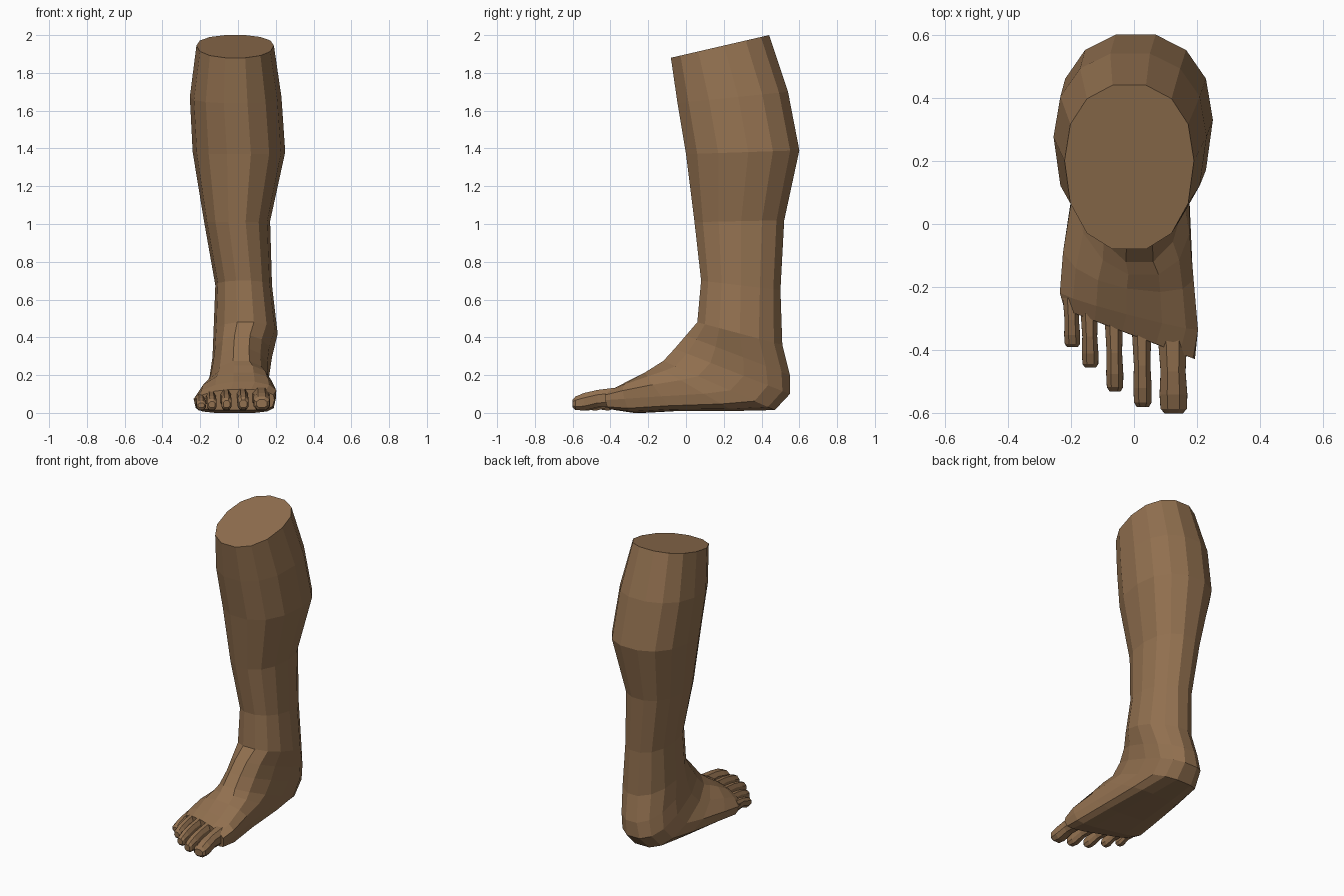
import bpy, bmesh
from math import sin, cos, pi, copysign

skin = bpy.data.materials.new("skin")
skin.diffuse_color = (0.29, 0.165, 0.08, 1)


def power(v, p):
    return copysign(abs(v) ** p, v)


def loft(name, rings, sides):
    """Each ring: front y,z | back y,z | left x, right x | apex shift,
    widest position from back to front, back-half exponent, skew."""
    bm = bmesh.new()
    loops = []
    for fy, fz, by, bz, xl, xr, shift, s, p, skew in rings:
        loop = []
        for i in range(sides):
            t = 2 * pi * (i + 0.5) / sides
            c, q = cos(t), sin(t)
            c = c / cos(pi / sides)
            e = 0.9 if c > 0 else p
            u = s + (1 - s if c > 0 else s) * power(c, e)
            x = (xl + xr) / 2 + (xr - xl) / 2 * power(q, e)
            y = by + (fy - by) * u - skew * (x - (xl + xr) / 2)
            x += shift * max(c, 0)
            loop.append(bm.verts.new((x, y, bz + (fz - bz) * u)))
        loops.append(loop)
    for a, b in zip(loops, loops[1:]):
        for i in range(sides):
            j = (i + 1) % sides
            bm.faces.new((a[i], a[j], b[j], b[i]))
    bm.faces.new(loops[0])
    bm.faces.new(loops[-1])
    bmesh.ops.recalc_face_normals(bm, faces=bm.faces)
    me = bpy.data.meshes.new(name)
    bm.to_mesh(me)
    bm.free()
    me.materials.append(skin)
    ob = bpy.data.objects.new(name, me)
    bpy.context.collection.objects.link(ob)
    return ob


# Shin, ankle, heel and foot: rings swing from level to upright round the heel
loft("leg_and_foot", [
    (-0.08, 1.88, 0.44, 2.00, -0.22, 0.19, 0.00, 0.46, 0.9, 0),
    (-0.045, 1.64, 0.54, 1.70, -0.255, 0.23, 0.00, 0.45, 0.9, 0),
    (0.00, 1.37, 0.60, 1.39, -0.24, 0.25, 0.00, 0.45, 0.9, 0),
    (0.045, 1.01, 0.52, 1.02, -0.18, 0.17, 0.00, 0.48, 0.9, 0),
    (0.08, 0.70, 0.50, 0.65, -0.12, 0.18, 0.00, 0.50, 0.9, 0),
    (0.06, 0.48, 0.51, 0.36, -0.13, 0.21, 0.00, 0.50, 1.0, 0),
    (0.00, 0.41, 0.55, 0.20, -0.135, 0.18, 0.00, 0.45, 0.9, 0),
    (-0.06, 0.34, 0.55, 0.10, -0.15, 0.165, 0.01, 0.40, 0.8, 0),
    (-0.12, 0.275, 0.47, 0.015, -0.17, 0.165, 0.02, 0.40, 0.75, 0),
    (-0.16, 0.25, 0.25, 0.01, -0.195, 0.175, 0.04, 0.38, 0.65, 0),
    (-0.21, 0.215, -0.05, 0.01, -0.225, 0.185, 0.05, 0.38, 0.55, 0.1),
    (-0.30, 0.165, -0.25, 0.0, -0.235, 0.20, 0.05, 0.45, 0.5, 0.25),
    (-0.36, 0.125, -0.34, 0.015, -0.22, 0.193, 0.03, 0.48, 0.5, 0.38),
], 14)

# Toes: name, centre x, half width, root y, tip y, root height
toes = [
    ("big_toe", 0.126, 0.047, -0.36, -0.60, 0.135),
    ("second_toe", 0.028, 0.031, -0.34, -0.58, 0.13),
    ("third_toe", -0.06, 0.029, -0.31, -0.53, 0.125),
    ("fourth_toe", -0.138, 0.028, -0.275, -0.455, 0.115),
    ("little_toe", -0.195, 0.027, -0.235, -0.39, 0.10),
]
for name, x, w, y0, y1, h in toes:
    rings = []
    for f, top, low, k in [(0, h, 0.03, 1.05), (0.45, h * 0.9, 0.03, 0.9),
                           (0.75, h * 0.78, 0.012, 1.0),
                           (0.94, h * 0.64, 0.016, 0.95),
                           (1, h * 0.52, 0.028, 0.65)]:
        y = y0 + (y1 - y0) * f
        xc = x - 0.004 * (1 - f)
        rings.append((y, top, y, low, xc - w * k, xc + w * k, 0, 0.5, 0.8, 0))
    loft(name, rings, 8)
